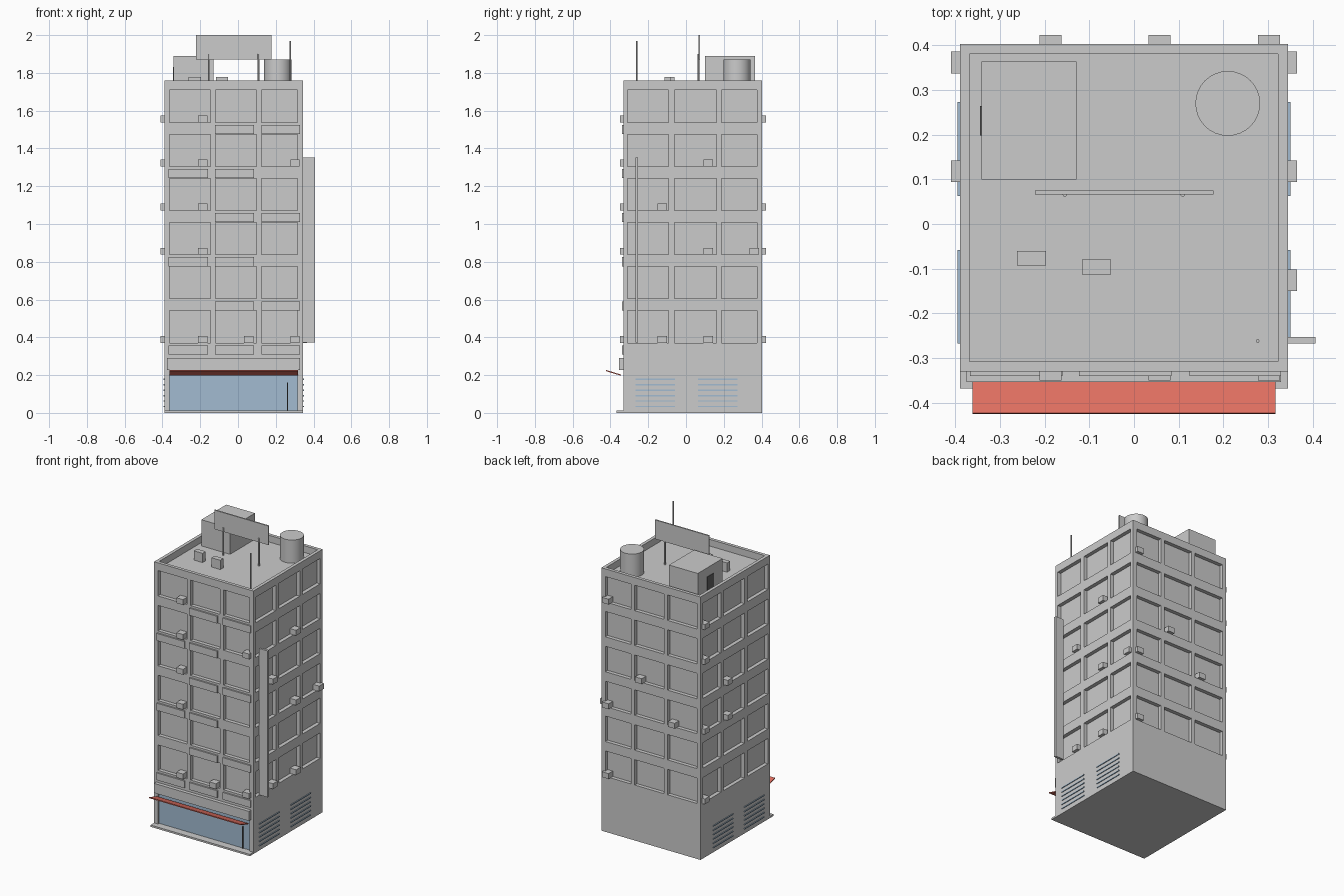
import bpy, bmesh, math
from mathutils import Matrix, Vector

if "Cube" in bpy.data.objects:
    bpy.data.objects.remove(bpy.data.objects["Cube"])

X0, X1, Y0, Y1, TOP, ROOF = -0.39, 0.345, -0.33, 0.403, 1.76, 1.715
DEPTH = 0.025
ROWS = [0.371 + 0.2335 * i for i in range(6)]
COLS_X = [(-0.362, -0.145), (-0.119, 0.098), (0.125, 0.315)]
COLS_Y = [(-0.31, -0.093), (-0.061, 0.161), (0.188, 0.376)]


def material(name, color):
    m = bpy.data.materials.new(name)
    m.diffuse_color = (*color, 1)
    m.use_nodes = True
    m.node_tree.nodes["Principled BSDF"].inputs["Base Color"].default_value = m.diffuse_color
    return m


def boxes(name, items, mat=None):
    """One object from boxes given as (x0, x1, y0, y1, z0, z1)."""
    bm = bmesh.new()
    for x0, x1, y0, y1, z0, z1 in items:
        mid = Vector((x0 + x1, y0 + y1, z0 + z1)) / 2
        size = Matrix.Diagonal((x1 - x0, y1 - y0, z1 - z0, 1))
        bmesh.ops.create_cube(bm, size=1, matrix=Matrix.Translation(mid) @ size)
    me = bpy.data.meshes.new(name)
    bm.to_mesh(me)
    bm.free()
    ob = bpy.data.objects.new(name, me)
    bpy.context.collection.objects.link(ob)
    if mat:
        me.materials.append(mat)
    return ob


def cylinder(name, x, y, r, z0, z1, sides):
    bpy.ops.mesh.primitive_cylinder_add(vertices=sides, radius=r, depth=z1 - z0,
                                        location=(x, y, (z0 + z1) / 2))
    ob = bpy.context.object
    ob.name = name
    bpy.ops.object.shade_smooth_by_angle(angle=math.radians(40))
    return ob


def on_wall(side, a0, a1, inner, outer, z0, z1):
    """Box spanning a0..a1 along a wall, from inner depth to outer reach."""
    return {
        "front": (a0, a1, Y0 - outer, Y0 + inner, z0, z1),
        "back": (a0, a1, Y1 - inner, Y1 + outer, z0, z1),
        "left": (X0 - outer, X0 + inner, a0, a1, z0, z1),
        "right": (X1 - inner, X1 + outer, a0, a1, z0, z1),
    }[side]


glass = material("glass_blue", (0.36, 0.5, 0.64))
red = material("awning_red", (0.75, 0.16, 0.12))
dark = material("dark_grey", (0.12, 0.12, 0.12))

# Tower block with recessed windows, shopfront and parapet roof
tower = boxes("tower", [(X0, X1, Y0, Y1, 0, TOP)])
cuts = [(X0 + 0.022, X1 - 0.022, Y0 + 0.022, Y1 - 0.022, ROOF, TOP + 0.1),
        on_wall("front", -0.362, 0.315, DEPTH, 0.05, 0.012, 0.228)]
for side in ("front", "back", "left", "right"):
    for a0, a1 in (COLS_X if side in ("front", "back") else COLS_Y):
        cuts += [on_wall(side, a0, a1, DEPTH, 0.05, z, z + 0.17) for z in ROWS]
cutter = boxes("window_cutter", cuts)
cutter.hide_render = True
mod = tower.modifiers.new("openings", "BOOLEAN")
mod.operation, mod.solver, mod.object = "DIFFERENCE", "EXACT", cutter
bpy.context.view_layer.objects.active = tower
bpy.ops.object.modifier_apply(modifier=mod.name)
bpy.data.objects.remove(cutter)

# Shopfront: glass, door bar, step, sign band, upward-tilted awning
boxes("shop_glass", [(-0.362, 0.315, -0.318, -0.304, 0.012, 0.228)], glass)
boxes("door_handle", [(0.259, 0.265, -0.326, -0.317, 0.012, 0.16)], dark)
boxes("front_step", [(X0, X1, -0.368, -0.328, 0, 0.012)])
boxes("sign_band", [(-0.375, 0.329, -0.354, -0.329, 0.226, 0.29)])
awning = boxes("awning", [(-0.362, 0.317, -0.042, 0.042, -0.003, 0.003)], red)
awning.location = (-0.0, -0.384, 0.212)
awning.rotation_euler.x = -math.radians(17)

# Spandrel panels below front windows
panel_x = [(-0.367, -0.16), (-0.123, 0.084), (0.124, 0.329)]
panel_cols = [(0, 1, 2), (1, 2), (0, 1), (1, 2), (0, 1), (1, 2)]
boxes("spandrel_panels", [on_wall("front", *panel_x[c], 0.005, 0.01, z - 0.062, z - 0.014)
                          for z, cols in zip(ROWS, panel_cols) for c in cols])

# Air conditioners sitting on window sills: rows for each column
units = {
    "front": ([-0.187, 0.057, 0.302], [(0, 2, 3, 4, 5), (0,), (0, 4)]),
    "back": ([-0.187, 0.057, 0.302], [(2,), (3,), (0, 2, 5)]),
    "left": ([0.118, 0.362], [(2, 3), (0, 2, 4, 5)]),
    "right": ([-0.126, 0.118, 0.362], [(0, 3), (0, 2, 4), (2,)]),
}
for side, (centres, rows) in units.items():
    boxes(side + "_air_conditioners",
          [on_wall(side, c - 0.0245, c + 0.0245, DEPTH, 0.02, ROWS[r], ROWS[r] + 0.036)
           for c, rs in zip(centres, rows) for r in rs])

# Ground floor louvres on both sides
for side in ("left", "right"):
    boxes(side + "_louvres",
          [on_wall(side, a, a + 0.21, 0.005, 0.005, 0.03 + 0.029 * i, 0.036 + 0.029 * i)
           for a in (-0.268, 0.063) for i in range(6)], glass)

# Vertical blade sign
boxes("blade_sign", [(X1, 0.407, -0.268, -0.253, 0.372, 1.352)])

# Rooftop items
boxes("stair_house", [(-0.342, -0.129, 0.1, 0.364, ROOF, 1.89)])
boxes("stair_door", [(-0.345, -0.34, 0.198, 0.264, ROOF, 1.83)], dark)
boxes("roof_vents", [(-0.262, -0.197, -0.093, -0.06, ROOF, 1.777),
                     (-0.117, -0.052, -0.113, -0.08, ROOF, 1.777)])
boxes("billboard", [(-0.222, 0.178, 0.066, 0.075, 1.872, 2.0)])
for name, x in (("left", -0.155), ("right", 0.109)):
    cylinder(name + "_billboard_post", x, 0.066, 0.005, ROOF, 1.9, 8)
cylinder("water_tank", 0.21, 0.27, 0.0725, ROOF, 1.87, 32)
cylinder("antenna", 0.277, -0.262, 0.004, ROOF, 1.97, 8)
